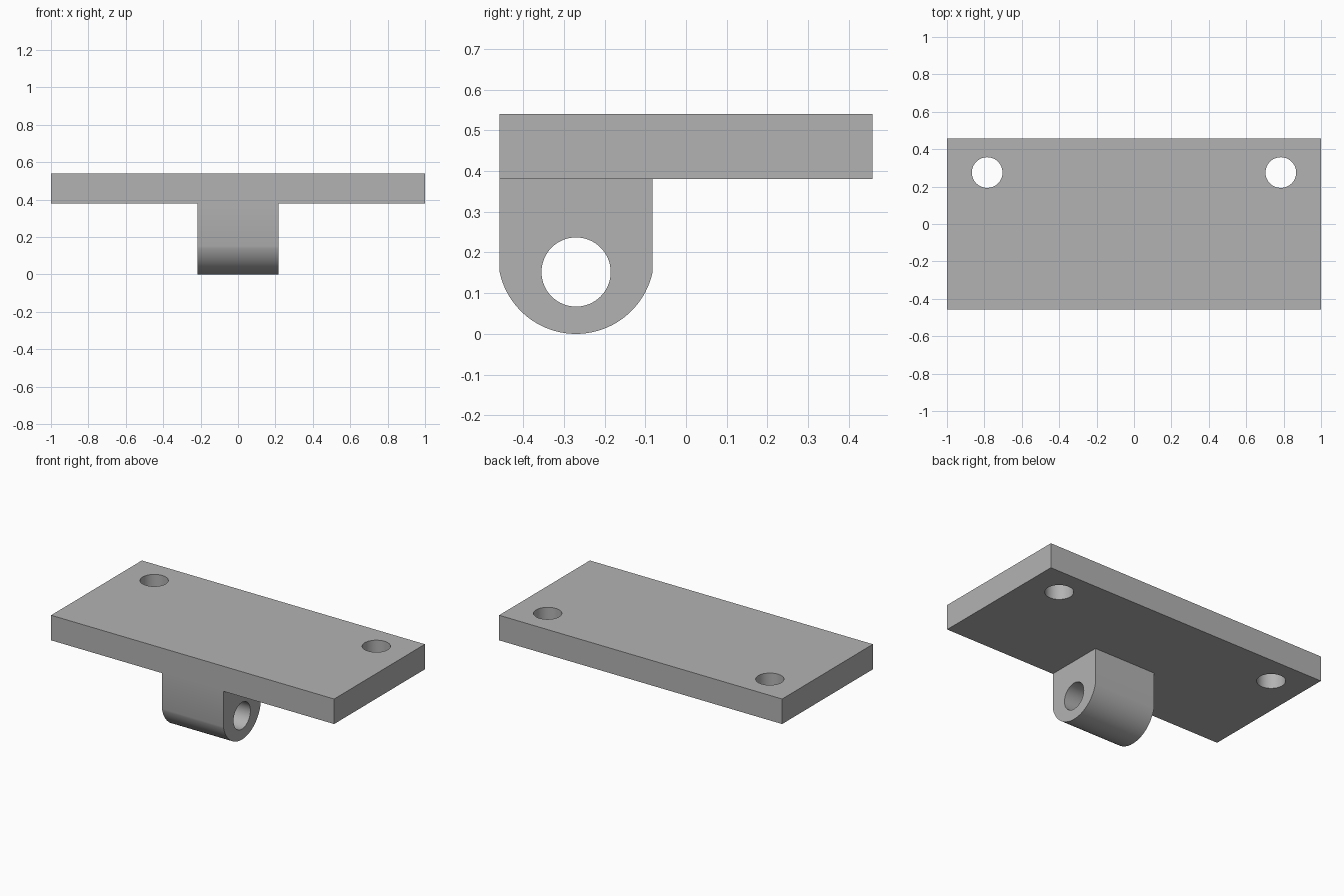
import bpy
import math
from mathutils import Matrix

cube = bpy.data.objects.get("Cube")
if cube:
    bpy.data.objects.remove(cube, do_unlink=True)

# Main dimensions
HALF_DEPTH = 0.458
PLATE_BOTTOM, PLATE_TOP = 0.38, 0.54
LUG_HALF_WIDTH = 0.217
LUG_Y, LUG_HALF_DEPTH = -0.27, 0.188
PIN_Z, PIN_RADIUS = 0.152, 0.085
SCREW_X, SCREW_Y, SCREW_RADIUS = 0.785, 0.275, 0.082

gray = bpy.data.materials.new("plain_gray")
gray.use_nodes = True
color = (0.45, 0.45, 0.45, 1)
gray.diffuse_color = color
gray.node_tree.nodes["Principled BSDF"].inputs["Base Color"].default_value = color


def prism(name, profile, x0, x1):
    """Extrude a (y, z) profile along x."""
    n = len(profile)
    verts = [(x, y, z) for x in (x0, x1) for y, z in profile]
    faces = [tuple(reversed(range(n))), tuple(range(n, 2 * n))]
    faces += [(i, (i + 1) % n, n + (i + 1) % n, n + i) for i in range(n)]
    mesh = bpy.data.meshes.new(name)
    mesh.from_pydata(verts, [], faces)
    mesh.materials.append(gray)
    obj = bpy.data.objects.new(name, mesh)
    bpy.context.collection.objects.link(obj)
    return obj


def circle(cy, cz, r, n=64):
    return [(cy + r * math.cos(math.tau * i / n), cz + r * math.sin(math.tau * i / n))
            for i in range(n)]


def combine(target, tool, operation):
    """Apply a boolean and discard the tool."""
    mod = target.modifiers.new(operation.lower(), 'BOOLEAN')
    mod.operation = operation
    mod.solver = 'EXACT'
    mod.object = tool
    bpy.context.view_layer.objects.active = target
    bpy.ops.object.modifier_apply(modifier=mod.name)
    bpy.data.objects.remove(tool, do_unlink=True)


# Mounting plate
d = HALF_DEPTH
bracket = prism("mounting_bracket",
                [(-d, PLATE_BOTTOM), (d, PLATE_BOTTOM), (d, PLATE_TOP), (-d, PLATE_TOP)], -1, 1)

# Lug: straight sides closed by a shallow arc reaching the ground
w = LUG_HALF_DEPTH
arc_radius = (w * w + PIN_Z * PIN_Z) / (2 * PIN_Z)
half_angle = math.asin(w / arc_radius)
steps = 40
lug_profile = []
for i in range(steps + 1):
    a = half_angle * (2 * i / steps - 1)
    lug_profile.append((LUG_Y + arc_radius * math.sin(a), arc_radius * (1 - math.cos(a))))
overlap_z = (PLATE_BOTTOM + PLATE_TOP) / 2
lug_profile += [(LUG_Y + w, overlap_z), (LUG_Y - w, overlap_z)]
combine(bracket, prism("lug", lug_profile, -LUG_HALF_WIDTH, LUG_HALF_WIDTH), 'UNION')

# Pin hole through the lug
pin = prism("pin_cutter", circle(LUG_Y, PIN_Z, PIN_RADIUS), -0.5, 0.5)
combine(bracket, pin, 'DIFFERENCE')

# Screw holes through the plate
for side in (-1, 1):
    screw = prism("screw_cutter", circle(0, 0, SCREW_RADIUS), -0.5, 0.5)
    screw.data.transform(Matrix.Translation((side * SCREW_X, SCREW_Y, PLATE_TOP))
                         @ Matrix.Rotation(math.radians(90), 4, 'Y'))
    combine(bracket, screw, 'DIFFERENCE')

# Smooth the round walls, keep corners crisp
bpy.ops.object.select_all(action='DESELECT')
bracket.select_set(True)
bpy.context.view_layer.objects.active = bracket
bpy.ops.object.shade_smooth_by_angle(angle=math.radians(30))
